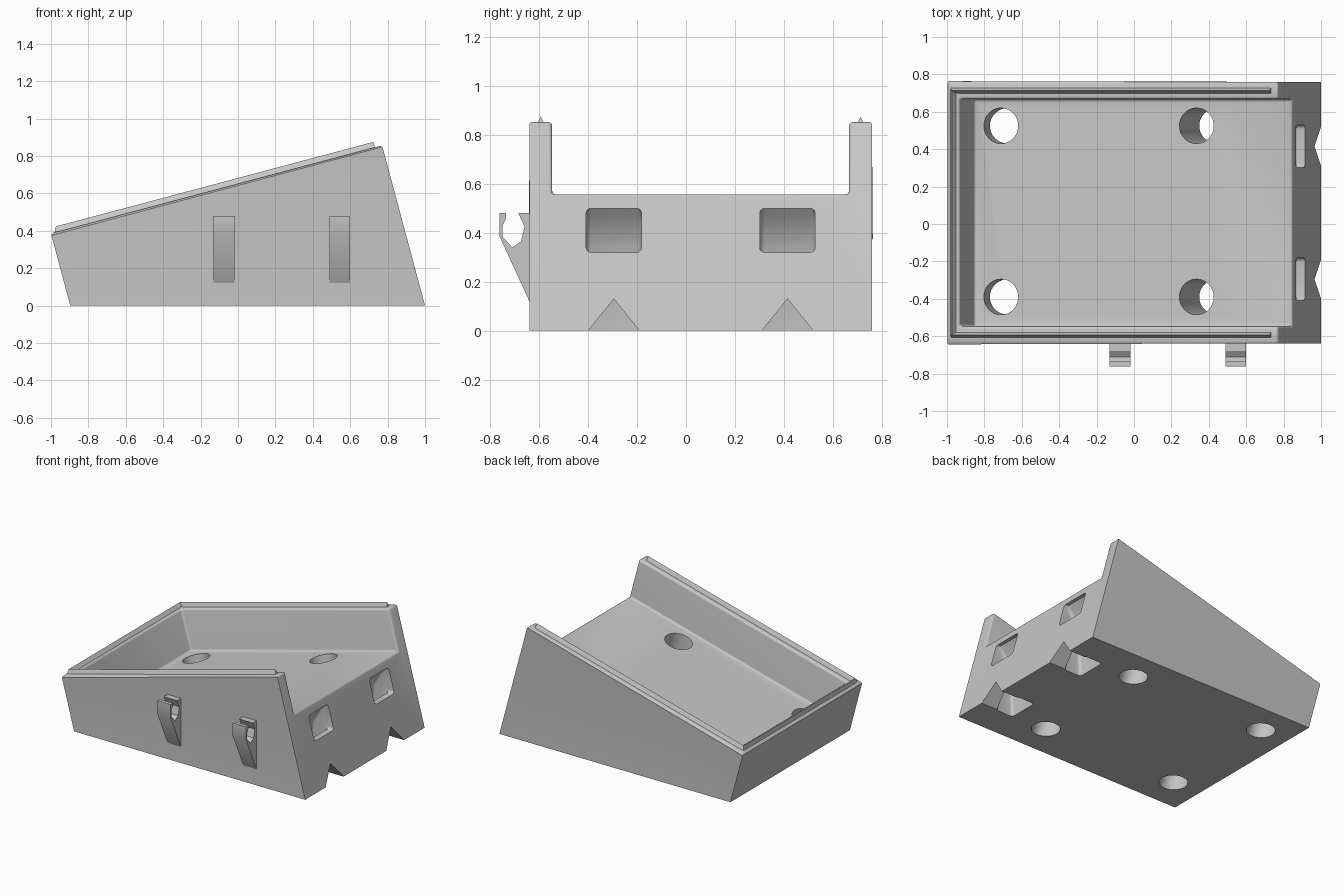
import bpy, bmesh
from math import radians, sin, cos
from mathutils import Matrix, Vector

if "Cube" in bpy.data.objects:
    bpy.data.objects.remove(bpy.data.objects["Cube"])

TILT = radians(14.9)
Y0, Y1 = -0.64, 0.76          # outer side faces
SIDE, END = 0.093, 0.07       # wall thicknesses
LENGTH, DEPTH = 1.832, 0.305  # tray length and cavity depth

grey = bpy.data.materials.new("plain grey")
grey.use_nodes = True
grey.diffuse_color = (0.57, 0.57, 0.57, 1)
grey.node_tree.nodes["Principled BSDF"].inputs["Base Color"].default_value = grey.diffuse_color


def tilted(s, y, h):
    """Point at distance s along the sloping rim and height h above it."""
    return Vector((-1 + s * cos(TILT) - h * sin(TILT), y,
                   0.385 + s * sin(TILT) + h * cos(TILT)))


def finish(name, bm):
    bmesh.ops.recalc_face_normals(bm, faces=bm.faces[:])
    mesh = bpy.data.meshes.new(name)
    bm.to_mesh(mesh)
    bm.free()
    mesh.materials.append(grey)
    obj = bpy.data.objects.new(name, mesh)
    bpy.context.collection.objects.link(obj)
    return obj


def prism(name, points, axis, a, b, bevel=0):
    """Extrude a profile along x or y, optionally rounding its long corners."""
    bm = bmesh.new()

    def place(p, t):
        return (t, p[0], p[1]) if axis == "x" else (p[0], t, p[1])
    rings = [[bm.verts.new(place(p, t)) for p in points] for t in (a, b)]
    n = len(points)
    for i in range(n):
        j = (i + 1) % n
        bm.faces.new((rings[0][i], rings[0][j], rings[1][j], rings[1][i]))
    caps = [bm.faces.new(r) for r in rings]
    bmesh.ops.recalc_face_normals(bm, faces=bm.faces[:])
    if bevel:
        edges = [e for f in caps for e in f.edges]
        bmesh.ops.bevel(bm, geom=edges, offset=bevel, segments=4, profile=0.5,
                        affect="EDGES", clamp_overlap=True)
    return finish(name, bm)


# Sloping tray: wedge body, open at the high end
bm = bmesh.new()


def pair(make):
    return [bm.verts.new(make(y)) for y in (Y0, Y1)]


def inner_pair(s, h):
    return [bm.verts.new(tilted(s, y, h)) for y in (Y0 + SIDE, Y1 - SIDE)]


base_low = pair(lambda y: (-0.897, y, 0))
base_high = pair(lambda y: (1, y, 0))
rim_low = pair(lambda y: tilted(0, y, 0))
rim_high = pair(lambda y: tilted(LENGTH, y, 0))
lip_low, lip_high = inner_pair(END, 0), inner_pair(LENGTH, 0)
floor_low, floor_high = inner_pair(END, -DEPTH), inner_pair(LENGTH, -DEPTH)


def quad(p, q):
    bm.faces.new((p[0], p[1], q[1], q[0]))


for p, q in ((base_low, base_high), (base_low, rim_low), (rim_low, lip_low),
             (lip_low, floor_low), (floor_low, floor_high)):
    quad(p, q)
for i in (0, 1):
    bm.faces.new((base_low[i], base_high[i], rim_high[i], rim_low[i]))
    bm.faces.new((rim_low[i], rim_high[i], lip_high[i], lip_low[i]))
    bm.faces.new((lip_low[i], lip_high[i], floor_high[i], floor_low[i]))
bm.faces.new((base_high[0], base_high[1], rim_high[1], lip_high[1],
              floor_high[1], floor_high[0], lip_high[0], rim_high[0]))
bmesh.ops.recalc_face_normals(bm, faces=bm.faces[:])
soft = [e for e in bm.edges if min(v.co.z for v in e.verts) > 0.01]
bmesh.ops.bevel(bm, geom=soft, offset=0.015, segments=3, profile=0.5,
                affect="EDGES", clamp_overlap=True)
body = finish("tray_body", bm)

# Cutters: four floor holes, two strap tunnels with pointed notches
cutters = []
for x, z in ((-0.71, 0.142), (0.335, 0.422)):
    for y in (-0.39, 0.525):
        bm = bmesh.new()
        bmesh.ops.create_cone(bm, cap_ends=True, segments=48, radius1=0.095,
                              radius2=0.095, depth=1.1,
                              matrix=Matrix.Translation((x, y, z)) @ Matrix.Rotation(-TILT, 4, "Y"))
        cutters.append(finish("hole_cutter", bm))
tunnel = [(1.0, 0.32), (0.87, 0.32), (0.868, -0.1), (0.72, -0.1),
          (0.74, 0.34), (0.80, 0.45), (0.84, 0.5), (1.0, 0.5)]
for y in (-0.295, 0.415):
    cutters.append(prism("tunnel_cutter", tunnel, "y", y - 0.113, y + 0.113, 0.02))
    notch = [(y - 0.121, -0.02), (y + 0.121, -0.02), (y, 0.13)]
    cutters.append(prism("notch_cutter", notch, "x", 0.78, 1.1))
for c in cutters:
    c.hide_render = True
    mod = body.modifiers.new("cut", "BOOLEAN")
    mod.operation, mod.object, mod.solver = "DIFFERENCE", c, "EXACT"
bpy.context.view_layer.update()
cut_mesh = bpy.data.meshes.new_from_object(
    body.evaluated_get(bpy.context.evaluated_depsgraph_get()))
body.modifiers.clear()
body.data = cut_mesh
for c in cutters:
    bpy.data.objects.remove(c)

# Pointed sealing ridge around three sides of the rim
bm = bmesh.new()


def ridge_ring(d, h):
    s, o = END / 2 + d, SIDE / 2 + d
    path = ((LENGTH - 0.04, Y0 + o), (s, Y0 + o), (s, Y1 - o), (LENGTH - 0.04, Y1 - o))
    return [bm.verts.new(tilted(u, y, h)) for u, y in path]


rings = [ridge_ring(d, h) for d, h in ((-0.016, -0.003), (0, 0.03), (0.016, -0.003))]
for k in range(3):
    p, q = rings[k], rings[(k + 1) % 3]
    for i in range(3):
        bm.faces.new((p[i], p[i + 1], q[i + 1], q[i]))
for i in (0, 3):
    bm.faces.new([r[i] for r in rings])
ridge = finish("rim_ridge", bm)

# Cable clips on the front wall
clip = [(-0.63, 0.10), (-0.64, 0.12), (-0.762, 0.385), (-0.762, 0.48), (-0.735, 0.48),
        (-0.735, 0.46), (-0.75, 0.43), (-0.75, 0.385), (-0.71, 0.34), (-0.675, 0.365),
        (-0.66, 0.425), (-0.685, 0.48), (-0.63, 0.48)]
clips = [prism(name, clip, "x", x - 0.055, x + 0.055)
         for name, x in (("clip_low_end", -0.075), ("clip_high_end", 0.545))]

# Smooth the rounded parts, keep hard edges
bpy.ops.object.select_all(action="DESELECT")
for obj in [body, ridge] + clips:
    obj.select_set(True)
bpy.context.view_layer.objects.active = body
bpy.ops.object.shade_smooth_by_angle(angle=radians(32))
